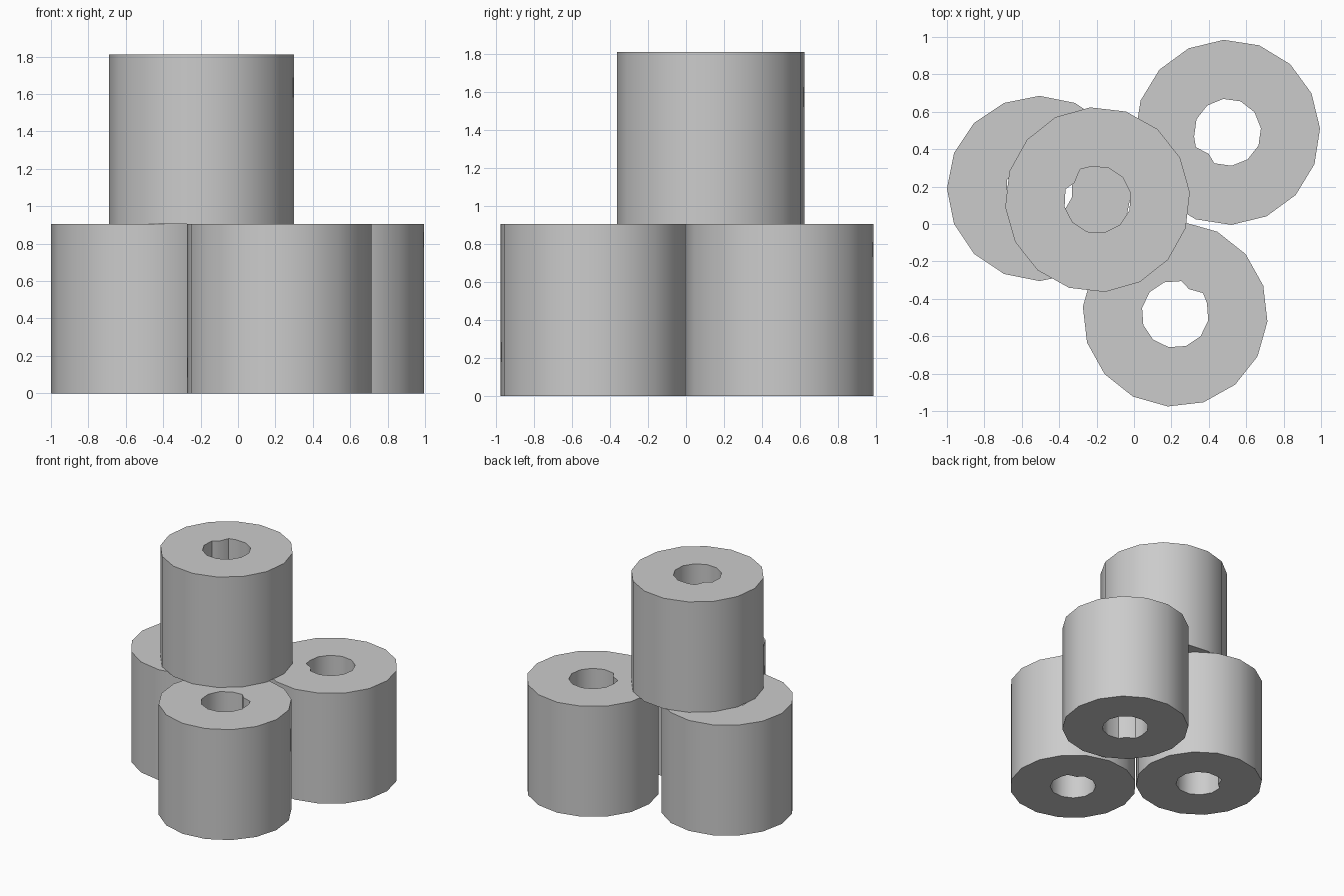
import bpy
import bmesh
from math import cos, sin, radians
from mathutils import Vector

old = bpy.data.objects.get("Cube")
if old:
    bpy.data.objects.remove(old, do_unlink=True)

HEIGHT = 0.905
OUTER_RADIUS = 0.495
HOLE_RADIUS = 0.18

grey = bpy.data.materials.new("plain grey")
grey.use_nodes = True
grey.diffuse_color = (0.6, 0.6, 0.6, 1)
grey.node_tree.nodes["Principled BSDF"].inputs["Base Color"].default_value = (0.6, 0.6, 0.6, 1)


def polar(radius, degrees):
    return (radius * cos(radians(degrees)), radius * sin(radians(degrees)), 0)


def add_loop(bm, points):
    verts = [bm.verts.new(p) for p in points]
    return [bm.edges.new((v, verts[i - 1])) for i, v in enumerate(verts)]


def make_roll(name, location, turn, notch):
    """Rolled cylinder: outer polygon and a core hole with a small rolled-edge step."""
    bm = bmesh.new()
    outer = [polar(OUTER_RADIUS, turn + 22.5 * i) for i in range(16)]
    # The core is a twelve-sided ring with one corner replaced by a step
    hole = [polar(HOLE_RADIUS, notch + 30 * i) for i in range(1, 12)]
    hole += [polar(0.187, notch - 12), polar(0.153, notch + 12)]
    edges = add_loop(bm, outer) + add_loop(bm, hole)

    # Fill the ring and raise it into a solid
    bmesh.ops.triangle_fill(bm, edges=edges, use_beauty=True, normal=(0, 0, 1))
    raised = bmesh.ops.extrude_face_region(bm, geom=bm.faces[:], use_keep_orig=True)
    top = [g for g in raised["geom"] if isinstance(g, bmesh.types.BMVert)]
    bmesh.ops.translate(bm, verts=top, vec=Vector((0, 0, HEIGHT)))
    bmesh.ops.recalc_face_normals(bm, faces=bm.faces[:])

    mesh = bpy.data.meshes.new(name)
    bm.to_mesh(mesh)
    bm.free()
    mesh.materials.append(grey)
    roll = bpy.data.objects.new(name, mesh)
    roll.location = location
    bpy.context.collection.objects.link(roll)

    # Smooth sides, crisp rims
    bpy.ops.object.select_all(action="DESELECT")
    roll.select_set(True)
    bpy.context.view_layer.objects.active = roll
    bpy.ops.object.shade_smooth_by_angle(angle=radians(35))


# Three rolls on the ground, one stacked on top
make_roll("right_roll", (-0.505, 0.19, 0), 0, 135)
make_roll("back_left_roll", (0.50, 0.49, 0), 2.4, 217)
make_roll("front_roll", (0.22, -0.482, 0), -4.6, 49)
make_roll("top_roll", (-0.195, 0.13, HEIGHT), 4.6, 132)
